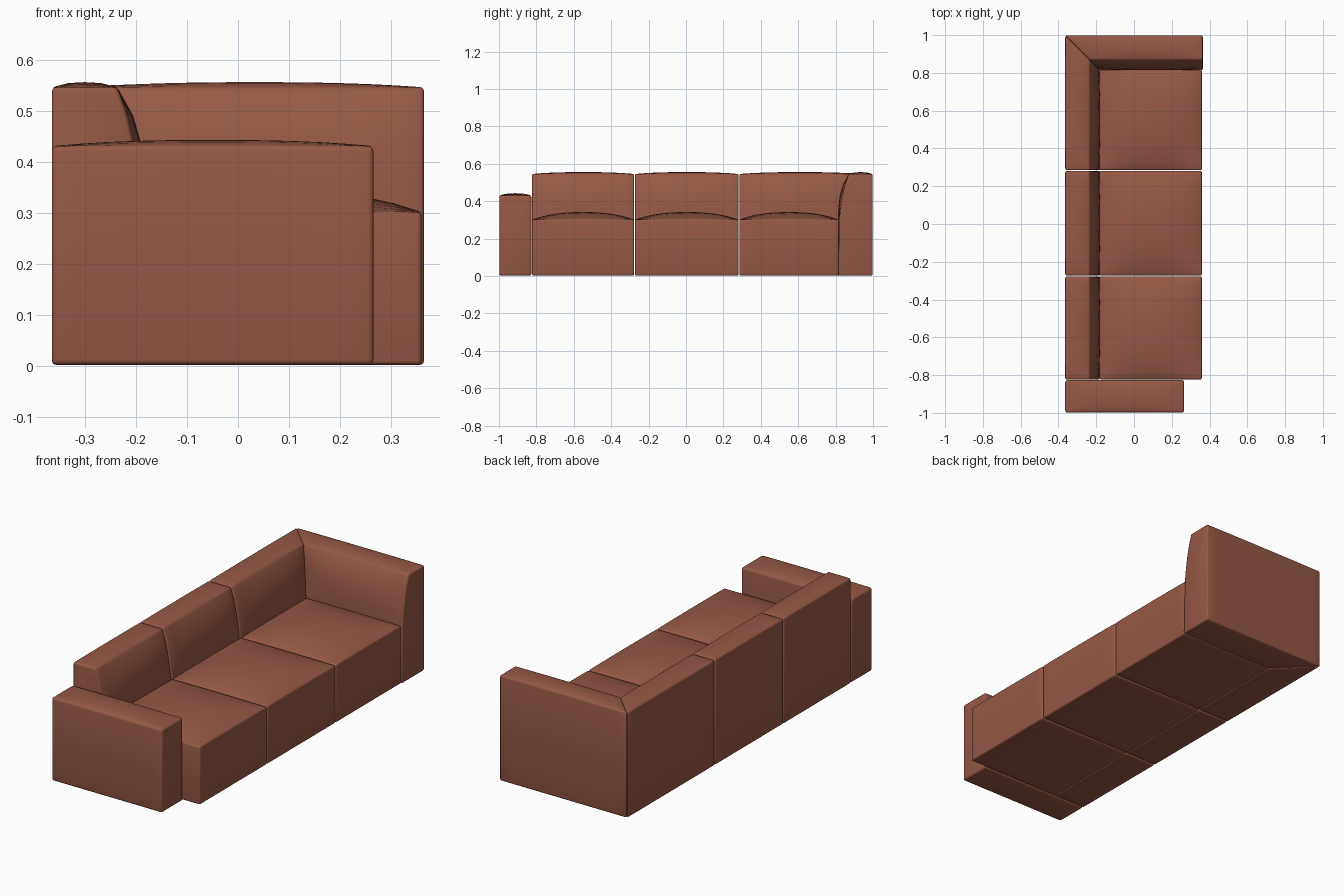
import bpy, bmesh, math

if "Cube" in bpy.data.objects:
    bpy.data.objects.remove(bpy.data.objects["Cube"])

# One upholstery colour for the whole sofa
fabric = bpy.data.materials.new("terracotta fabric")
fabric.diffuse_color = (0.305, 0.098, 0.062, 1)
fabric.use_nodes = True
fabric.node_tree.nodes["Principled BSDF"].inputs["Base Color"].default_value = fabric.diffuse_color

BACK_X, FRONT_X, SIDE_Y = -0.364, 0.362, 0.998


def crowned_box(d0, d1, height, crown, n=10, power=2.5):
    """Cross-section (depth, z, depth bulge, z bulge) with a softly domed top."""
    pts = [(d0, 0.003, 0, 0)]
    for i in range(n + 1):
        u = i / n
        dome = 1 - abs(2 * u - 1) ** power
        pts.append((d0 + (d1 - d0) * u, height, 0, crown * dome))
    pts.append((d1, 0.003, 0, 0))
    return pts


def backrest_profile():
    """Upright cross-section with a leaning, padded inner face."""
    pts = crowned_box(0, 0.128, 0.546, 0.010, 4)[:-1]
    pts += [(0.147, 0.49, 0.012, 0), (0.160, 0.43, 0.016, 0),
            (0.171, 0.36, 0.013, 0), (0.178, 0.30, 0.006, 0),
            (0.184, 0.003, 0, 0)]
    return pts


def loft(name, profile, place, start, end, steps=12, bevel=0.008):
    """Sweep the profile; start and end give the path limits at each depth."""
    bm = bmesh.new()
    rings = []
    for s in range(steps + 1):
        t = s / steps
        puff = 1 - abs(2 * t - 1) ** 2.5
        ring = []
        for d, z, bulge_d, bulge_z in profile:
            run = start(d) * (1 - t) + end(d) * t
            ring.append(bm.verts.new(place(d + bulge_d * puff, run, z + bulge_z * puff)))
        rings.append(ring)
    n = len(profile)
    for a, b in zip(rings, rings[1:]):
        for i in range(n):
            j = (i + 1) % n
            bm.faces.new((a[i], a[j], b[j], b[i]))
    bm.faces.new(rings[0])
    bm.faces.new(rings[-1])
    bmesh.ops.recalc_face_normals(bm, faces=bm.faces)
    # Rounded seams along the sharp edges
    sharp = [e for e in bm.edges if e.calc_face_angle(0) > math.radians(35)]
    bmesh.ops.bevel(bm, geom=sharp, offset=bevel, segments=3, profile=0.5,
                    affect='EDGES', clamp_overlap=True)
    mesh = bpy.data.meshes.new(name)
    bm.to_mesh(mesh)
    bm.free()
    mesh.materials.append(fabric)
    obj = bpy.data.objects.new(name, mesh)
    bpy.context.collection.objects.link(obj)
    bpy.ops.object.select_all(action='DESELECT')
    obj.select_set(True)
    bpy.context.view_layer.objects.active = obj
    bpy.ops.object.shade_smooth_by_angle(angle=math.radians(40))
    return obj


def along_y(d, run, z):
    return (BACK_X + d, run, z)


def along_x(d, run, z):
    return (run, SIDE_Y - d, z)


def fixed(value):
    return lambda d: value


# Three seat modules, each with a cushion block and a backrest
spans = [("left", -0.823, -0.277), ("middle", -0.273, 0.281), ("corner", 0.285, 0.816)]
seat = crowned_box(0.182, FRONT_X - 0.003 - BACK_X, 0.302, 0.040)
for label, y0, y1 in spans:
    loft(label + "_seat", seat, along_y, fixed(y0), fixed(y1))
    # The corner backrest ends in a mitre
    stop = (lambda d: SIDE_Y - d) if label == "corner" else fixed(y1)
    loft(label + "_backrest", backrest_profile(), along_y, fixed(y0), stop)

# High side panel, mitred into the corner backrest
loft("side_backrest", backrest_profile(), along_x, lambda d: BACK_X + d, fixed(FRONT_X + 0.002))

# Low arm at the other end
arm = crowned_box(SIDE_Y + 0.827, 2 * SIDE_Y, 0.431, 0.012, 6)
loft("low_armrest", arm, along_x, fixed(BACK_X), fixed(0.265), bevel=0.010)
